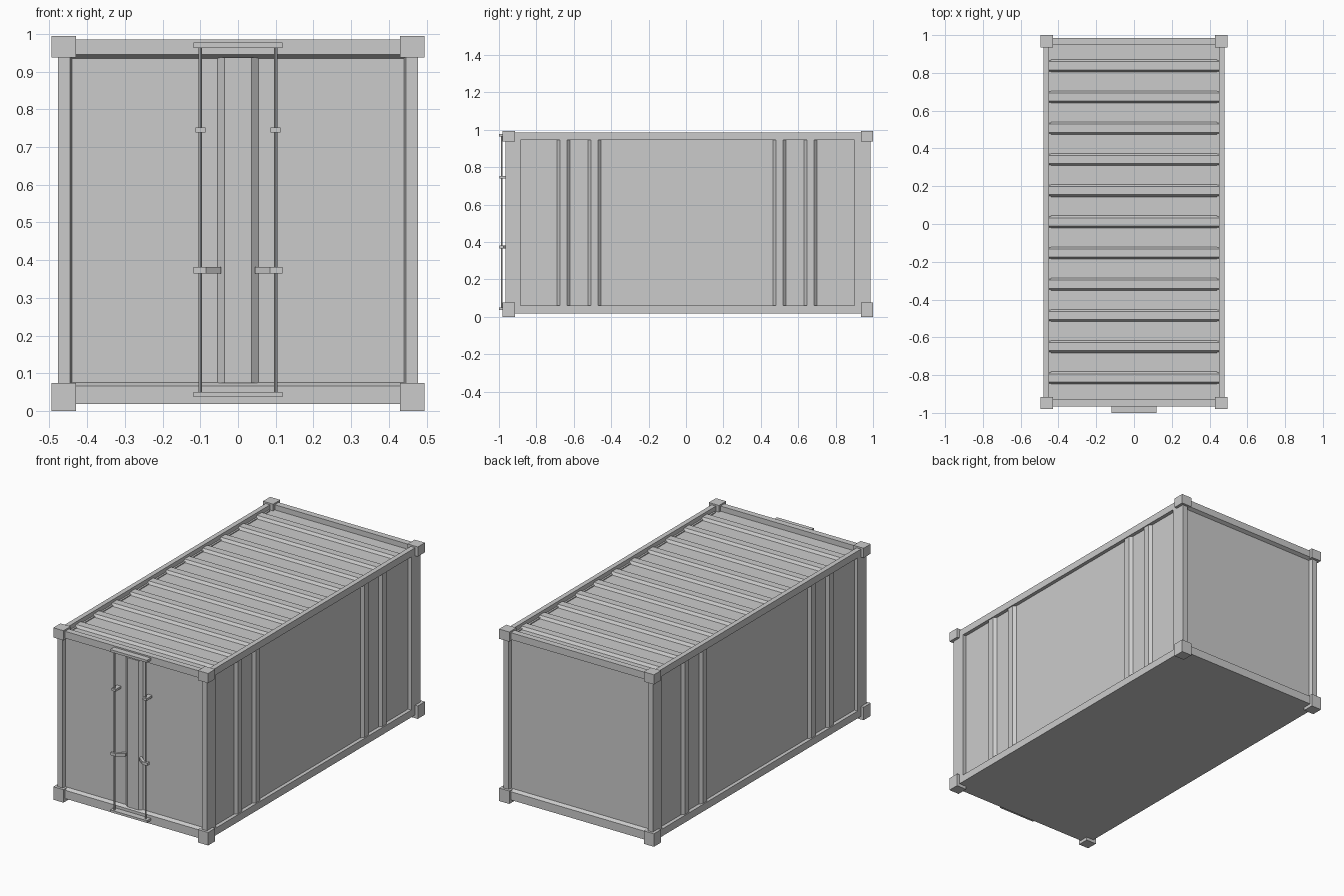
import bpy, bmesh, math

if "Cube" in bpy.data.objects:
    bpy.data.objects.remove(bpy.data.objects["Cube"], do_unlink=True)

GREY = (0.6, 0.6, 0.6, 1)
paint = bpy.data.materials.new("plain_grey")
paint.use_nodes = True
paint.diffuse_color = GREY
paint.node_tree.nodes["Principled BSDF"].inputs["Base Color"].default_value = GREY


def loft(name, rings):
    """Skin a row of equal-length point rings and cap both ends."""
    bm = bmesh.new()
    loops = [[bm.verts.new(p) for p in ring] for ring in rings]
    for a, b in zip(loops, loops[1:]):
        for i in range(len(a)):
            j = (i + 1) % len(a)
            bm.faces.new((a[i], a[j], b[j], b[i]))
    bm.faces.new(loops[0])
    bm.faces.new(loops[-1])
    bmesh.ops.recalc_face_normals(bm, faces=bm.faces)
    mesh = bpy.data.meshes.new(name)
    bm.to_mesh(mesh)
    bm.free()
    mesh.materials.append(paint)
    obj = bpy.data.objects.new(name, mesh)
    bpy.context.collection.objects.link(obj)
    return obj


def prism(name, profile, lo, hi):
    """Extrude an xy profile up z."""
    return loft(name, [[(x, y, z) for x, y in profile] for z in (lo, hi)])


def box(name, x, y, z):
    return prism(name, [(x[0], y[0]), (x[1], y[0]), (x[1], y[1]), (x[0], y[1])], *z)


def ridged(start, end, ridges, base, low, high, slope):
    """Panel section (position, height) with raised ridges between base ends."""
    pts = [(start, base), (start, low)]
    for a, b in ridges:
        pts += [(a, low), (a + slope, high), (b - slope, high), (b, low)]
    return pts + [(end, low), (end, base)]


def rect(y, w, lo, hi):
    return [(-w, y, lo), (w, y, lo), (w, y, hi), (-w, y, hi)]


# Floor slab
box("floor", (-0.475, 0.475), (-0.94, 0.96), (0.018, 0.05))

# Ribbed roof
roof_ridges = [(-0.847 + 0.1652 * i, -0.782 + 0.1652 * i) for i in range(11)]
section = ridged(-0.94, 0.96, roof_ridges, 0.93, 0.955, 0.97, 0.011)
loft("roof", [[(x, y, z) for y, z in section] for x in (-0.455, 0.455)])

# Ends: framed walls with a sloped lip around the recessed panel
for name, inner, outer, sunk in (("front_wall", -0.93, -0.965, -0.945),
                                 ("back_wall", 0.95, 0.986, 0.966)):
    loft(name, [rect(inner, 0.478, 0.018, 0.985), rect(outer, 0.478, 0.018, 0.985),
                rect(outer, 0.446, 0.066, 0.945), rect(sunk, 0.44, 0.076, 0.935)])

side_ridges = [(-0.69, -0.62), (-0.525, -0.455), (0.465, 0.535), (0.632, 0.7)]
for s, side in ((1, "left"), (-1, "right")):
    # Ribbed side wall, long rails and corner posts
    section = ridged(-0.9, 0.92, side_ridges, 0.44, 0.457, 0.472, 0.016)
    prism(side + "_wall", [(s * d, y) for y, d in section], 0.04, 0.96)
    x = (s * 0.45, s * 0.478)
    for level, z in (("bottom", (0.018, 0.06)), ("top", (0.945, 0.985))):
        box(f"{side}_{level}_rail", x, (-0.94, 0.96), z)
    box(side + "_front_post", x, (-0.95, -0.885), (0.03, 0.97))
    box(side + "_back_post", x, (0.9, 0.97), (0.03, 0.97))

    # Corner castings
    for end, y in (("front", (-0.98, -0.915)), ("back", (0.935, 1.0))):
        for level, z in (("bottom", (0.0, 0.075)), ("top", (0.938, 0.994))):
            box(f"{side}_{end}_{level}_corner", (s * 0.43, s * 0.495), y, z)

    # Raised door edge, meeting its twin at the middle
    prism(side + "_door_edge", [(0, -0.94), (0, -0.96), (s * 0.036, -0.96),
                                (s * 0.054, -0.945), (s * 0.054, -0.94)], 0.074, 0.937)

    # Locking bar with bracket and bent handle
    ring = [(s * 0.1 + 0.005 * math.cos(a), -0.985 + 0.005 * math.sin(a))
            for a in (math.tau * i / 8 for i in range(8))]
    prism(side + "_lock_bar", ring, 0.045, 0.966)
    box(side + "_bar_bracket", (s * 0.086, s * 0.113), (-0.996, -0.944), (0.739, 0.752))
    handle = [(0.118, -0.997), (0.085, -0.997), (0.045, -0.965),
              (0.045, -0.945), (0.085, -0.977), (0.118, -0.977)]
    prism(side + "_lock_handle", [(s * x, y) for x, y in handle], 0.365, 0.382)

# Keeper plates holding both bars
box("bottom_keeper", (-0.118, 0.118), (-1.0, -0.96), (0.037, 0.05))
box("top_keeper", (-0.118, 0.118), (-1.0, -0.96), (0.963, 0.977))
